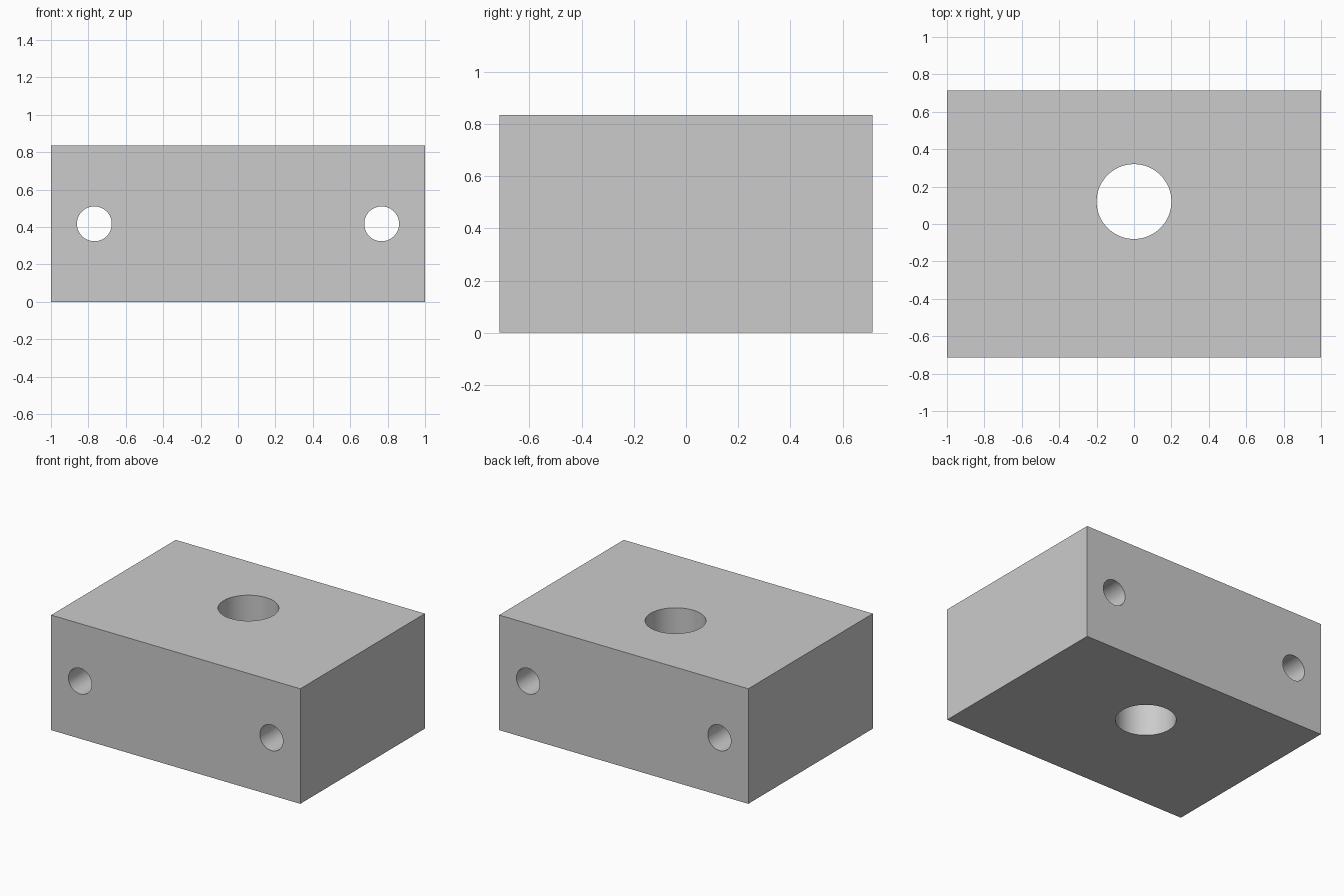
import bpy
import math

if "Cube" in bpy.data.objects:
    bpy.data.objects.remove(bpy.data.objects["Cube"])

WIDTH, DEPTH, HEIGHT = 2.0, 1.428, 0.835

# Solid block
bpy.ops.mesh.primitive_cube_add(size=1, location=(0, 0, HEIGHT / 2))
block = bpy.context.object
block.name = "drilled_block"
block.scale = (WIDTH, DEPTH, HEIGHT)
bpy.ops.object.transform_apply(location=True, rotation=True, scale=True)


def drill(radius, location, rotation=(0, 0, 0)):
    """Cut a round through hole in the block."""
    bpy.ops.mesh.primitive_cylinder_add(vertices=96, radius=radius, depth=2,
                                        location=location, rotation=rotation)
    cutter = bpy.context.object
    cutter.hide_render = True
    bpy.context.view_layer.objects.active = block
    cut = block.modifiers.new("hole", 'BOOLEAN')
    cut.operation = 'DIFFERENCE'
    cut.solver = 'EXACT'
    cut.object = cutter
    bpy.ops.object.modifier_apply(modifier=cut.name)
    bpy.data.objects.remove(cutter, do_unlink=True)


# Large vertical bore, set slightly towards the back
drill(0.2, (0, 0.12, HEIGHT / 2))

# Pair of mounting holes running front to back
for side in (-1, 1):
    drill(0.093, (side * 0.768, 0, HEIGHT / 2), (math.pi / 2, 0, 0))

# Smooth hole walls, sharp block edges
block.select_set(True)
bpy.context.view_layer.objects.active = block
bpy.ops.object.shade_smooth_by_angle(angle=math.radians(30))
